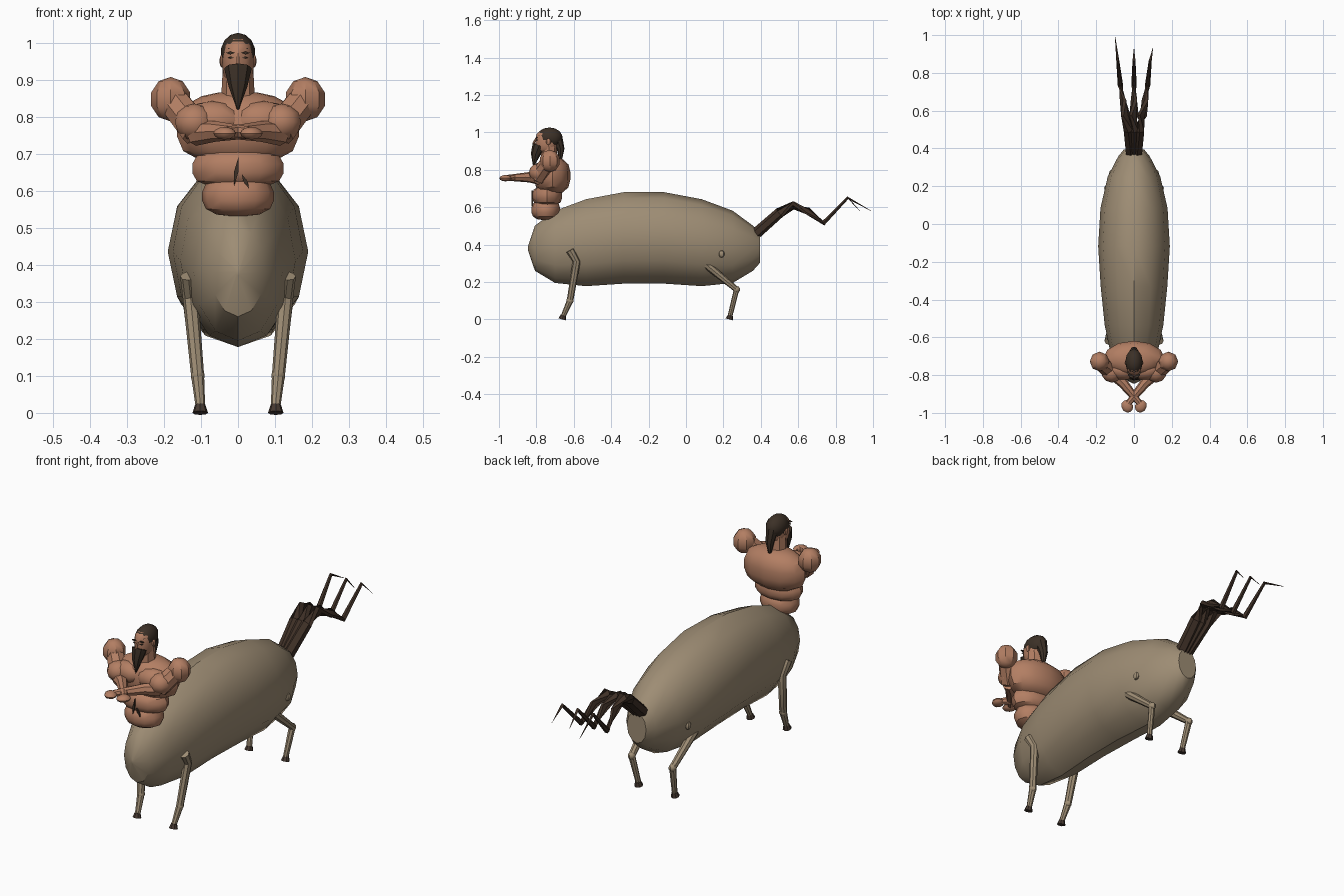
import bpy, bmesh
from math import sin, cos, pi, radians
from mathutils import Vector, Matrix

if "Cube" in bpy.data.objects:
    bpy.data.objects.remove(bpy.data.objects["Cube"])


def material(name, *rgb):
    made = bpy.data.materials.new(name)
    made.use_nodes = True
    made.diffuse_color = (*rgb, 1)
    made.node_tree.nodes["Principled BSDF"].inputs["Base Color"].default_value = (*rgb, 1)
    return made


coat = material("tan coat", .34, .265, .175)
skin = material("bronze skin", .45, .21, .125)
hair = material("dark hair", .045, .03, .02)
tail = material("brown tail", .05, .03, .02)
horn = material("dark hoof", .06, .04, .03)


def finish(name, mesh_builder, colour):
    bmesh.ops.recalc_face_normals(mesh_builder, faces=mesh_builder.faces)
    mesh = bpy.data.meshes.new(name)
    mesh_builder.to_mesh(mesh)
    mesh_builder.free()
    mesh.materials.append(colour)
    mesh.shade_smooth()
    mesh.set_sharp_from_angle(angle=radians(38))
    part = bpy.data.objects.new(name, mesh)
    bpy.context.collection.objects.link(part)


def bridge(name, rings, colour):
    """Join a list of equal rings into a closed skin."""
    builder = bmesh.new()
    rows = [[builder.verts.new(point) for point in ring] for ring in rings]
    for lower, upper in zip(rows, rows[1:]):
        for i in range(len(lower)):
            builder.faces.new((lower[i - 1], lower[i], upper[i], upper[i - 1]))
    builder.faces.new(rows[0])
    builder.faces.new(rows[-1])
    finish(name, builder, colour)


def barrel(name, start, end, centre, half_width, half_depth, colour,
           upright=True, arch=0, pinch=0, steps=8, sides=12):
    """Oval drum along z, or along y when not upright, with a blunter far end."""
    rings = []
    for step in range(steps):
        t = (1 - cos(pi * step / (steps - 1))) / 2
        swell = max((1 - abs(2 * t - 1) ** 3) ** .4, .04 + .28 * t)
        width = half_width * swell * (1 - pinch * abs(t - .65))
        along = start + (end - start) * t
        middle = centre + arch * sin(pi * t) ** 2
        ring = []
        for side in range(sides):
            angle = 2 * pi * side / sides
            across = width * cos(angle)
            other = middle + half_depth * swell * sin(angle)
            ring.append((across, other, along) if upright else (across, along, other))
        rings.append(ring)
    bridge(name, rings, colour)


def tube(name, points, thick, thin, colour, sides=8):
    """Tapering limb through a few points."""
    points = [Vector(point) for point in points]
    last = len(points) - 1
    rings = []
    for i, point in enumerate(points):
        heading = (points[min(i + 1, last)] - points[max(i - 1, 0)]).normalized()
        guide = Vector((0, 0, 1)) if abs(heading.z) < .5 else Vector((1, 0, 0))
        u = heading.cross(guide).normalized()
        v = heading.cross(u)
        radius = thick + (thin - thick) * (i / last) ** 1.5
        angles = [2 * pi * k / sides for k in range(sides)]
        rings.append([point + radius * (u * cos(a) + v * sin(a)) for a in angles])
    bridge(name, rings, colour)


def ball(name, centre, size, colour, sides=10, turn=0):
    builder = bmesh.new()
    placed = (Matrix.Translation(centre) @ Matrix.Rotation(turn, 4, "Z")
              @ Matrix.Diagonal((*size, 1)))
    bmesh.ops.create_uvsphere(builder, u_segments=sides, v_segments=sides // 2 + 1,
                              radius=1, matrix=placed)
    finish(name, builder, colour)


def shard(name, centre, width, height, lean, colour):
    """Thin leaning diamond that faces the front."""
    x, y, z = centre
    outline = [(x - width, z), (x - lean, z - height), (x + width, z), (x + lean, z + height)]
    bridge(name, [[(px, depth, pz) for px, pz in outline] for depth in (y, y + .008)], colour)


# Horse barrel, then the human trunk in stacked muscle bands
barrel("horse_body", -.845, .395, .38, .195, .245, coat,
       upright=False, arch=.06, pinch=.4, steps=10)
barrel("lower_belly", .53, .64, -.75, .097, .077, skin)
barrel("upper_belly", .605, .715, -.742, .124, .08, skin)
barrel("chest", .67, .865, -.715, .165, .097, skin)

# Neck, head, hair and beard
tube("neck", [(0, -.73, .84), (0, -.735, .95)], .046, .04, skin)
barrel("head", .885, 1.015, -.745, .043, .06, skin)
ball("hair_cap", (0, -.73, .972), (.047, .07, .054), hair, sides=12)
tube("hair_lock", [(0, -.69, .97), (0, -.67, .91), (0, -.67, .835)], .03, .003, hair)
tube("beard", [(0, -.785, .93), (0, -.805, .88), (0, -.815, .82)], .037, .003, hair)
tube("nose", [(0, -.8, .97), (0, -.815, .943), (0, -.8, .935)], .005, .008, skin, sides=6)

# Dark marks on the belly
shard("long_belly_mark", (-.005, -.826, .65), .006, .04, .006, hair)
shard("short_belly_mark", (.02, -.827, .625), .006, .02, -.01, hair)

for side_name, s in (("left", 1), ("right", -1)):
    # Face details
    shard(side_name + "_brow", (s * .02, -.803, .972), .013, .004, 0, hair)
    shard(side_name + "_eye", (s * .019, -.802, .959), .008, .003, 0, hair)
    ball(side_name + "_ear", (s * .043, -.735, .95), (.007, .013, .018), skin, sides=8)

    # Chest muscles and folded arms
    ball(side_name + "_pectoral", (s * .07, -.775, .79), (.08, .05, .052), skin, turn=s * .2)
    ball(side_name + "_shoulder", (s * .182, -.728, .847), (.055, .055, .06), skin, sides=8)
    tube(side_name + "_upper_arm", [(s * .18, -.73, .85), (s * .11, -.79, .76)],
         .042, .046, skin)
    ball(side_name + "_biceps", (s * .118, -.785, .785), (.055, .055, .05), skin)
    tube(side_name + "_forearm", [(s * .115, -.79, .755), (s * .06, -.84, .76),
                                  (s * -.03, -.95, .757)], .034, .016, skin)
    ball(side_name + "_hand", (s * -.036, -.965, .755), (.03, .035, .017), skin, turn=s * .5)

    # Legs follow a path in y and z and lean outwards with height
    def leg(part, path, hoof_y):
        name = side_name + "_" + part
        points = [(s * (.1 + .09 * z), y, z) for y, z in path]
        tube(name + "_leg", points, .023, .013, coat)
        ball(name + "_knee", points[-2], (.019, .02, .019), coat, sides=8)
        foot = s * .102
        tube(name + "_hoof", [(foot, hoof_y, 0), (foot, hoof_y + .006, .022)], .021, .014, horn)

    leg("front", [(-.62, .37), (-.585, .31), (-.62, .1), (-.655, .02)], -.662)
    leg("hind", [(.09, .31), (.13, .275), (.27, .16), (.236, .02)], .232)
    ball(side_name + "_hip_stub", (s * .145, .19, .35), (.014, .016, .02), coat, sides=8)

# Tail strands fan out towards the tips
for name, s, tip in (("right", -1, .99), ("middle", 0, .93), ("left", 1, .93)):
    path = [(.375, .46), (.5, .57), (.575, .61), (.65, .58), (.735, .515), (.865, .65), (tip, .58)]
    points = [(s * (.016 + .014 * i), y, z) for i, (y, z) in enumerate(path)]
    tube(name + "_tail_strand", points, .03, .001, tail, sides=6)
